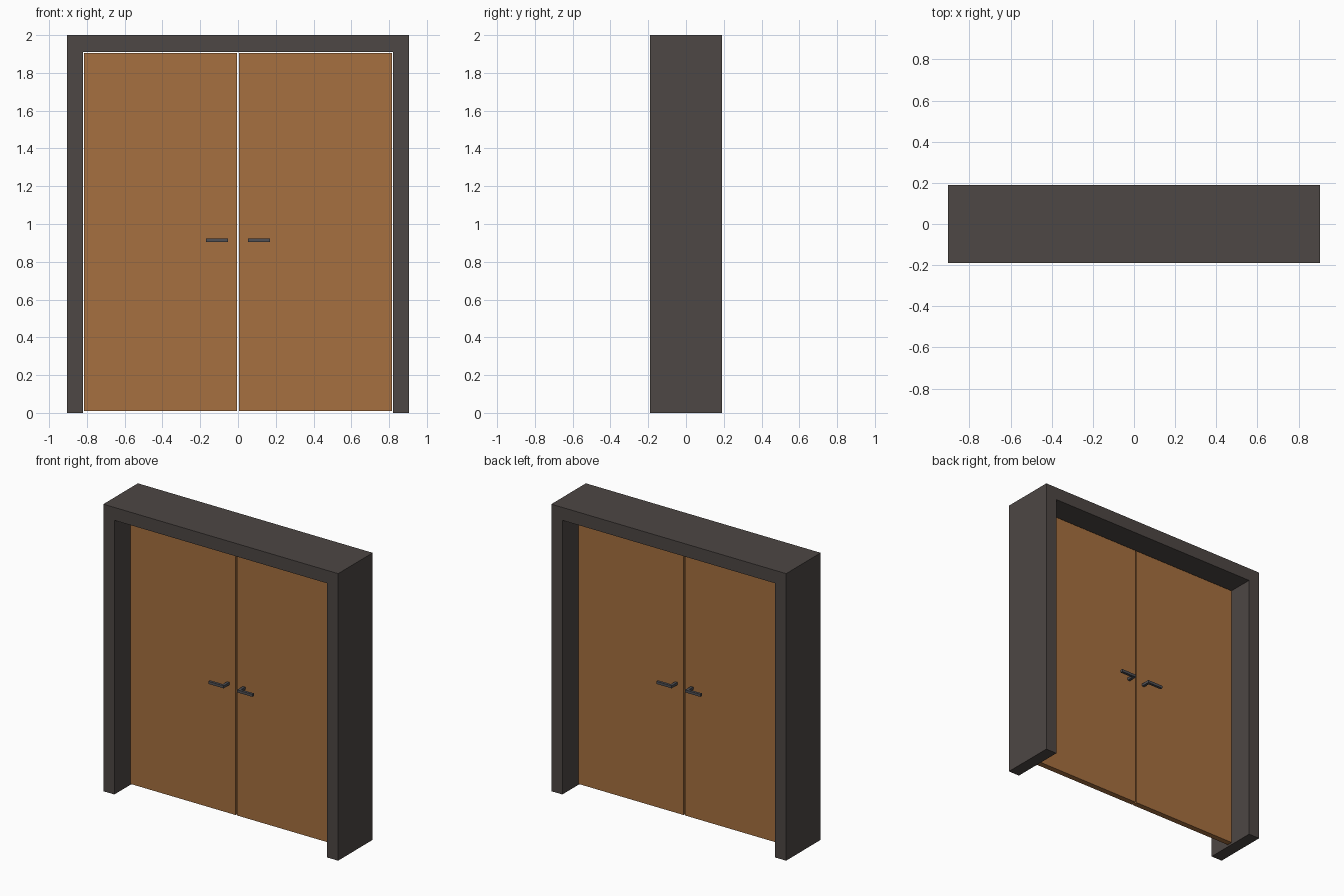
import bpy, bmesh
from mathutils import Matrix, Vector

if "Cube" in bpy.data.objects:
    bpy.data.objects.remove(bpy.data.objects["Cube"])


def material(name, rgb):
    mat = bpy.data.materials.new(name)
    mat.diffuse_color = (*rgb, 1)
    mat.use_nodes = True
    mat.node_tree.nodes["Principled BSDF"].inputs["Base Color"].default_value = mat.diffuse_color
    return mat


def finish(name, bm, mat):
    bmesh.ops.recalc_face_normals(bm, faces=bm.faces)
    mesh = bpy.data.meshes.new(name)
    bm.to_mesh(mesh)
    bm.free()
    mesh.materials.append(mat)
    obj = bpy.data.objects.new(name, mesh)
    bpy.context.collection.objects.link(obj)
    return obj


def add_box(bm, lo, hi):
    lo, hi = Vector(lo), Vector(hi)
    place = Matrix.Translation((lo + hi) / 2) @ Matrix.Diagonal((*(hi - lo), 1))
    bmesh.ops.create_cube(bm, size=1, matrix=place)


dark = material("dark_frame", (0.075, 0.063, 0.058))
wood = material("wood", (0.38, 0.16, 0.05))
metal = material("metal", (0.08, 0.08, 0.09))

# Frame: an upside-down U profile extruded through the wall depth
W, IN, TOP, HEAD, D = 0.905, 0.82, 2.0, 1.91, 0.19
profile = [(-W, 0), (-W, TOP), (W, TOP), (W, 0),
           (IN, 0), (IN, HEAD), (-IN, HEAD), (-IN, 0)]
bm = bmesh.new()
face = bm.faces.new([bm.verts.new((x, -D, z)) for x, z in profile])
ext = bmesh.ops.extrude_face_region(bm, geom=[face])
bmesh.ops.translate(bm, vec=(0, 2 * D, 0),
                    verts=[g for g in ext["geom"] if isinstance(g, bmesh.types.BMVert)])
finish("door_frame", bm, dark)

T = 0.02      # half thickness of a leaf
HZ = 0.913    # handle height
R = 0.009     # half width of the handle bar

for label, side in (("left", -1), ("right", 1)):
    # Door leaf, with a thin gap all round
    bm = bmesh.new()
    x0, x1 = sorted((side * 0.005, side * 0.814))
    add_box(bm, (x0, -T, 0.01), (x1, T, 1.904))
    finish(label + "_door_leaf", bm, wood)

    # Lever handle on both faces: stem out of the leaf, then an L-turned lever
    for face_name, f in (("front", -1), ("back", 1)):
        bm = bmesh.new()
        outline = [(0.052, T), (0.052, 0.084), (0.17, 0.084),
                   (0.17, 0.066), (0.07, 0.066), (0.07, T)]
        base = bm.faces.new([bm.verts.new((side * x, f * y, HZ - R)) for x, y in outline])
        ext = bmesh.ops.extrude_face_region(bm, geom=[base])
        bmesh.ops.translate(bm, vec=(0, 0, 2 * R),
                            verts=[g for g in ext["geom"] if isinstance(g, bmesh.types.BMVert)])
        finish(f"{label}_{face_name}_handle", bm, metal)
